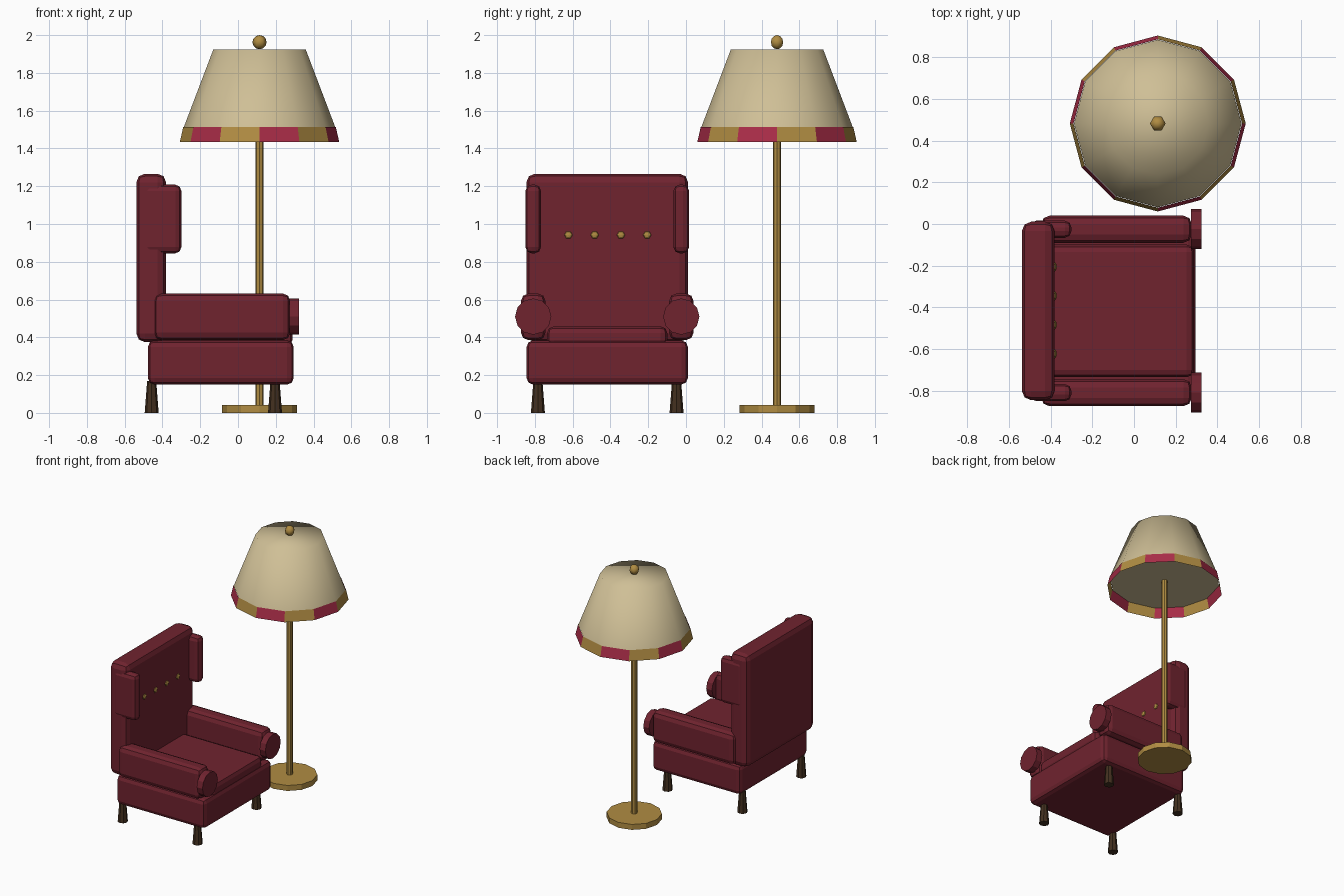
import bpy, bmesh, math
from mathutils import Matrix, Vector

if "Cube" in bpy.data.objects:
    bpy.data.objects.remove(bpy.data.objects["Cube"])

def material(name, hexcode):
    lin = []
    for i in (0, 2, 4):
        c = int(hexcode[i:i + 2], 16) / 255
        lin.append(c / 12.92 if c <= 0.04045 else ((c + 0.055) / 1.055) ** 2.4)
    m = bpy.data.materials.new(name)
    m.diffuse_color = (*lin, 1)
    m.use_nodes = True
    m.node_tree.nodes["Principled BSDF"].inputs["Base Color"].default_value = m.diffuse_color
    return m

RED = material("upholstery red", "70232F")
TRIM = material("trim red", "AA2D48")
GOLD = material("brass gold", "B08C42")
CREAM = material("shade cream", "CFBF96")
WOOD = material("dark wood", "43301F")

def finish(name, bm, mats, smooth=False):
    me = bpy.data.meshes.new(name)
    for f in bm.faces:
        f.smooth = smooth
    bm.to_mesh(me)
    bm.free()
    for m in mats:
        me.materials.append(m)
    ob = bpy.data.objects.new(name, me)
    bpy.context.collection.objects.link(ob)
    return ob

def box(name, x, y, z, bevel, mat=RED):
    """Rounded box from (min, max) ranges."""
    bm = bmesh.new()
    bmesh.ops.create_cube(bm, size=1)
    for v in bm.verts:
        v.co = Vector([(a + b) / 2 + c * (b - a) for c, (a, b) in zip(v.co, (x, y, z))])
    bmesh.ops.bevel(bm, geom=bm.edges[:], offset=bevel, segments=2, profile=0.5,
                    affect='EDGES', clamp_overlap=True)
    return finish(name, bm, [mat])

def cone(name, pos, r1, r2, h, sides, mat, along_x=False, caps=True, smooth=False):
    """Cylinder or cone starting at pos, growing along z (or x)."""
    bm = bmesh.new()
    bmesh.ops.create_cone(bm, cap_ends=caps, segments=sides, radius1=r1, radius2=r2, depth=h,
                          matrix=Matrix.Translation((0, 0, h / 2)))
    if along_x:
        bm.transform(Matrix.Rotation(math.pi / 2, 4, 'Y'))
    bm.transform(Matrix.Translation(pos))
    return finish(name, bm, mats=[mat], smooth=smooth)

def ball(name, pos, r, flat_x=1.0, axis_x=False, smooth=False):
    bm = bmesh.new()
    bmesh.ops.create_uvsphere(bm, u_segments=6, v_segments=6, radius=r)
    bm.transform(Matrix.Rotation(math.pi / 2, 4, 'Y' if axis_x else 'Z'))
    bm.transform(Matrix.Translation(pos) @ Matrix.Diagonal((flat_x, 1, 1, 1)))
    return finish(name, bm, [GOLD], smooth)

# Armchair, facing +x, centred on y = CY
CY = -0.417
box("seat_base", (-0.477, 0.295), (CY - 0.427, CY + 0.427), (0.15, 0.384), 0.035)
box("seat_cushion", (-0.42, 0.288), (CY - 0.318, CY + 0.318), (0.35, 0.458), 0.035)
box("backrest", (-0.538, -0.381), (CY - 0.428, CY + 0.428), (0.375, 1.266), 0.045)

for side, s in (("right", -1), ("left", 1)):
    yc = CY + s * 0.392
    box(side + "_arm", (-0.445, 0.277), (yc - 0.065, yc + 0.065), (0.385, 0.632), 0.04)
    cone(side + "_arm_scroll", (0.273, yc, 0.51), 0.096, 0.096, 0.05, 12, RED, along_x=True)
    box(side + "_wing", (-0.50, -0.30), (yc - 0.041, yc + 0.041), (0.845, 1.208), 0.032)
    for end, x in (("back", -0.457), ("front", 0.196)):
        cone(f"{side}_{end}_leg", (x, CY + s * 0.367, 0), 0.037, 0.024, 0.17, 8, WOOD)

# Row of back buttons
for i in range(4):
    ball(f"back_button_{i + 1}", (-0.381, CY + 0.003 + (i - 1.5) * 0.139, 0.942), 0.022, 0.5, True)

# Floor lamp
LX, LY = 0.114, 0.482
cone("lamp_base", (LX, LY, 0), 0.198, 0.198, 0.043, 12, GOLD)
cone("lamp_pole", (LX, LY, 0.03), 0.022, 0.022, 1.49, 8, GOLD)
ball("lamp_finial", (LX, LY, 1.9625), 0.0375, smooth=True)

# Profile rings have corners on the x and y axes
def ring(bm, r, z, n=12):
    return [bm.verts.new((LX + r * math.cos(2 * math.pi * k / n),
                          LY + r * math.sin(2 * math.pi * k / n), z)) for k in range(n)]

# Shade: closed, smooth sides and top, separate flat floor
bm = bmesh.new()
low, top = ring(bm, 0.402, 1.51), ring(bm, 0.245, 1.923)
for k in range(12):
    j = (k + 1) % 12
    bm.faces.new((low[k], low[j], top[j], top[k]))
bm.faces.new(top)
bm.faces.new(ring(bm, 0.402, 1.51)[::-1])
finish("lamp_shade", bm, [CREAM], smooth=True)

# Trim band: alternating panels around the shade rim
bm = bmesh.new()
low, top = ring(bm, 0.422, 1.434), ring(bm, 0.404, 1.513)
for k in range(12):
    j = (k + 1) % 12
    bm.faces.new((low[k], low[j], top[j], top[k])).material_index = k % 2
finish("shade_trim", bm, [GOLD, TRIM])
